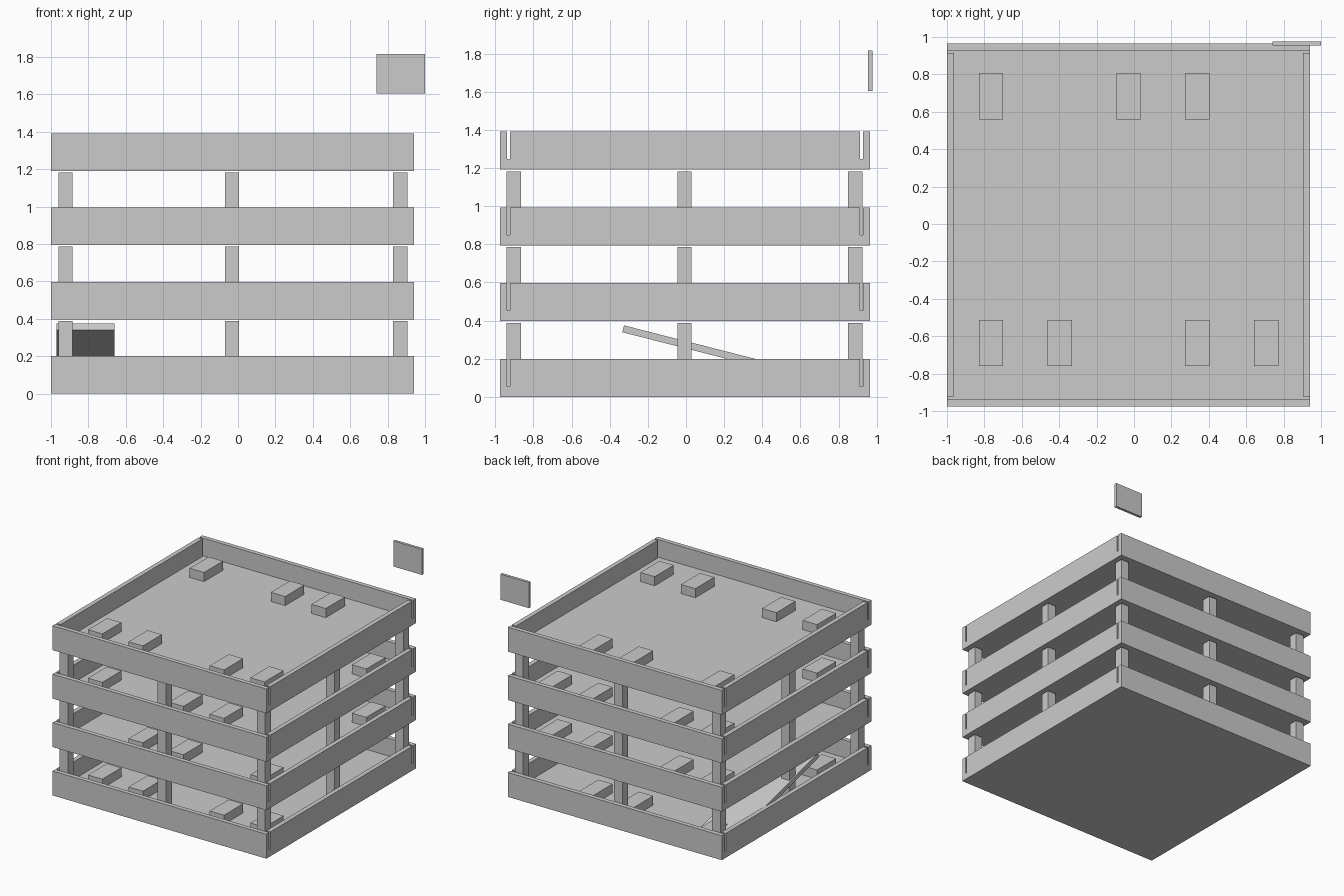
import bpy
from math import atan2, hypot
from mathutils import Matrix, Vector

cube = bpy.data.objects.get("Cube")
if cube:
    bpy.data.objects.remove(cube, do_unlink=True)

concrete = bpy.data.materials.new("concrete_grey")
concrete.use_nodes = True
GREY = (0.6, 0.6, 0.6, 1)
concrete.diffuse_color = GREY
concrete.node_tree.nodes["Principled BSDF"].inputs["Base Color"].default_value = GREY

FACES = [(0, 2, 3, 1), (4, 5, 7, 6), (0, 1, 5, 4), (2, 6, 7, 3), (0, 4, 6, 2), (1, 3, 7, 5)]


def box(name, xs, ys, zs):
    """Box spanning the given ranges."""
    mesh = bpy.data.meshes.new(name)
    mesh.from_pydata([(x, y, z) for z in zs for y in ys for x in xs], [], FACES)
    # corner order runs x fastest, then y, then z
    mesh.materials.append(concrete)
    obj = bpy.data.objects.new(name, mesh)
    bpy.context.collection.objects.link(obj)
    return obj


LEFT, RIGHT, FRONT, BACK = -1.0, 0.94, -0.975, 0.965
STOREY, SLAB, WALL, THICK, SLOT = 0.397, 0.055, 0.2, 0.037, 0.015
COLUMN, COLUMN_TOP = 0.075, 0.388

# Parked block columns per storey: (front row, back row)
BAYS = [-0.765, -0.397, -0.029, 0.339, 0.707]
PARKED = [
    ((0, 1, 3, 4), (0, 2, 3)),
    ((1, 2, 4), (0, 1, 3, 4)),
    ((0, 2, 3), (0, 1, 3, 4)),
    ((0, 1, 3, 4), (0, 2, 3)),
]

for level, rows in enumerate(PARKED):
    z = level * STOREY
    floor = z + SLAB
    # Floor slab and parapets, with narrow slots at the corners
    box(f"floor_slab_{level}", (LEFT, RIGHT), (FRONT, BACK), (z, floor))
    rim = (floor, z + WALL)
    box(f"front_parapet_{level}", (LEFT, RIGHT), (FRONT, FRONT + THICK), rim)
    box(f"back_parapet_{level}", (LEFT, RIGHT), (BACK - THICK, BACK), rim)
    side = (FRONT + THICK + SLOT, BACK - THICK - SLOT)
    box(f"side_parapet_a_{level}", (LEFT, LEFT + THICK), side, rim)
    box(f"side_parapet_b_{level}", (RIGHT - THICK, RIGHT), side, rim)

    # Parked blocks
    for row, y in zip(rows, (-0.635, 0.683)):
        for bay in row:
            x = BAYS[bay]
            box(f"parked_block_{level}", (x - 0.065, x + 0.065),
                (y - 0.123, y + 0.123), (floor, floor + 0.075))

    # Perimeter columns, stopping just under the next slab
    if level < len(PARKED) - 1:
        for i, x in enumerate((-0.96, -0.07, 0.83)):
            for j, y in enumerate((-0.94, -0.045, 0.85)):
                if (i, j) != (1, 1):
                    box(f"column_{level}", (x, x + COLUMN), (y, y + COLUMN),
                        (floor, z + COLUMN_TOP))

# Sloping ramp on the ground floor
high, low = Vector((-0.815, -0.325, 0.375)), Vector((-0.815, 0.93, 0.055))
length = hypot(low.y - high.y, low.z - high.z)
ramp = box("ramp", (-0.155, 0.155), (0, length), (-0.037, 0))
ramp.data.transform(Matrix.Translation(high) @
                    Matrix.Rotation(atan2(low.z - high.z, low.y - high.y), 4, "X"))

# Floating sign panel above the back corner
box("sign_panel", (0.74, 1.0), (0.955, 0.977), (1.605, 1.815))
